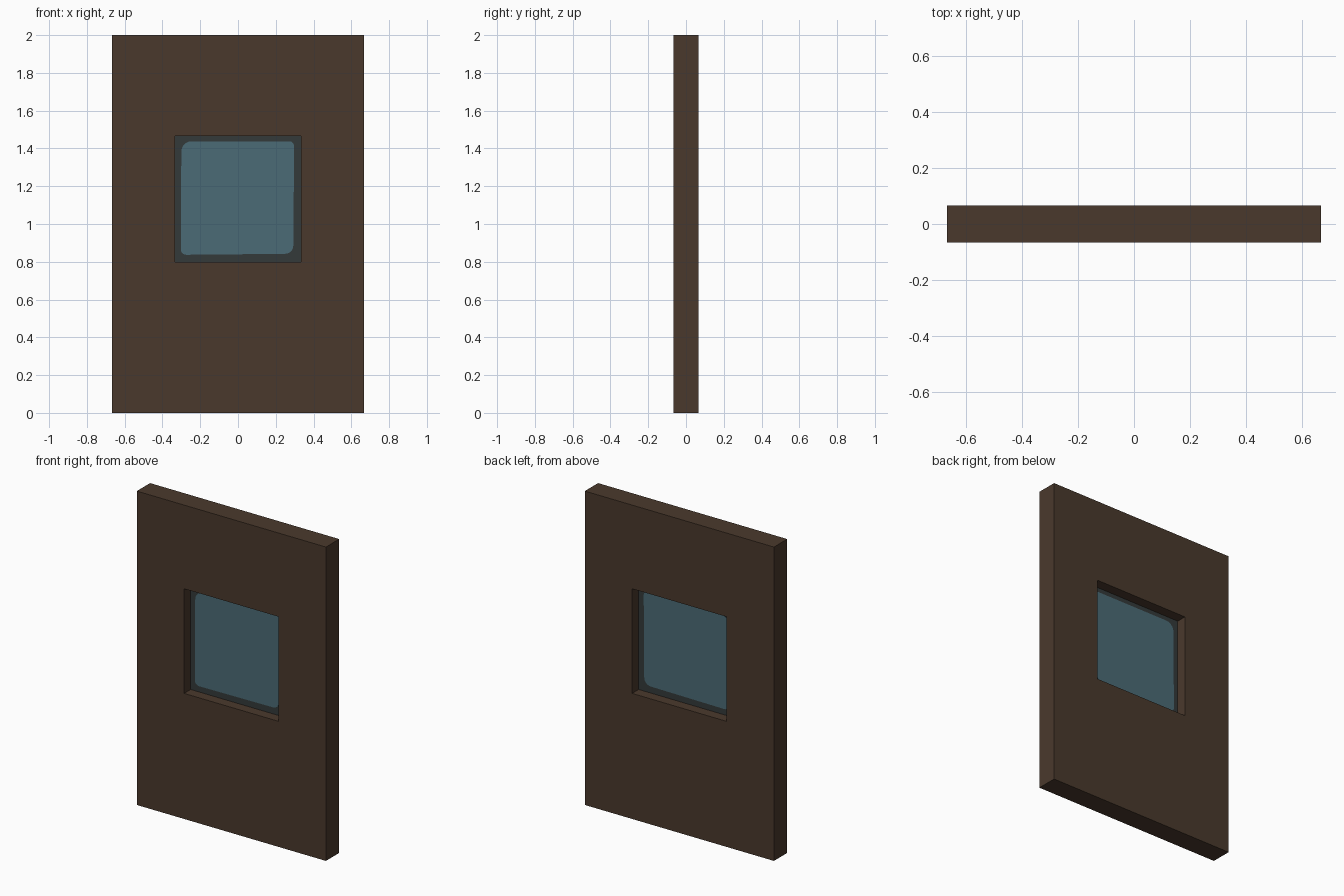
import bpy, bmesh, math

if "Cube" in bpy.data.objects:
    bpy.data.objects.remove(bpy.data.objects["Cube"])


def material(name, srgb):
    lin = [((c / 255 + 0.055) / 1.055) ** 2.4 for c in srgb]
    m = bpy.data.materials.new(name)
    m.diffuse_color = (*lin, 1)
    m.use_nodes = True
    m.node_tree.nodes["Principled BSDF"].inputs["Base Color"].default_value = m.diffuse_color
    return m


def finish(bm, name, mat):
    bmesh.ops.recalc_face_normals(bm, faces=bm.faces)
    me = bpy.data.meshes.new(name)
    bm.to_mesh(me)
    bm.free()
    me.materials.append(mat)
    ob = bpy.data.objects.new(name, me)
    bpy.context.collection.objects.link(ob)
    return ob


def rect(x, z0, z1):
    return [(-x, z0), (x, z0), (x, z1), (-x, z1)]


def plate(name, outline, half, mat):
    """Closed outline in x-z given thickness about y = 0."""
    bm = bmesh.new()
    rings = [[bm.verts.new((x, y, z)) for x, z in outline] for y in (-half, half)]
    n = len(outline)
    for r in rings:
        bm.faces.new(r)
    for i in range(n):
        j = (i + 1) % n
        bm.faces.new((rings[0][i], rings[0][j], rings[1][j], rings[1][i]))
    return finish(bm, name, mat)


wood = material("dark brown wood", (74, 57, 44))
trim = material("dark grey window trim", (52, 58, 58))
blue = material("blue grey glass", (75, 107, 118))

# Wall panel with a square window opening
W, T, H = 0.6667, 0.0667, 2.0
OX, Z0, Z1 = 0.3333, 0.8, 1.4667
bm = bmesh.new()
loops = {}
for y in (-T, T):
    for key, r in (("out", rect(W, 0, H)), ("in", rect(OX, Z0, Z1))):
        loops[key, y] = [bm.verts.new((x, y, z)) for x, z in r]
for a, b in ((("out", -T), ("in", -T)), (("out", T), ("in", T)),
             (("out", -T), ("out", T)), (("in", -T), ("in", T))):
    for i in range(4):
        j = (i + 1) % 4
        bm.faces.new((loops[a][i], loops[a][j], loops[b][j], loops[b][i]))
finish(bm, "wall_panel", wood)

# Dark pane border set in the middle of the opening
plate("window_border", rect(OX, Z0, Z1), 0.001, trim)

# Glass with unevenly rounded corners: corner x, z, radius, start angle
outline = []
for cx, cz, r, start in ((-0.303, 0.837, 0.03, 180), (0.293, 0.842, 0.045, 270),
                         (0.297, 1.438, 0.025, 0), (-0.300, 1.438, 0.055, 90)):
    mx = cx - math.copysign(r, cx)
    mz = cz + (r if cz < 1 else -r)
    for k in range(6):
        a = math.radians(start + 18 * k)
        outline.append((mx + r * math.cos(a), mz + r * math.sin(a)))
plate("window_glass", outline, 0.002, blue)
